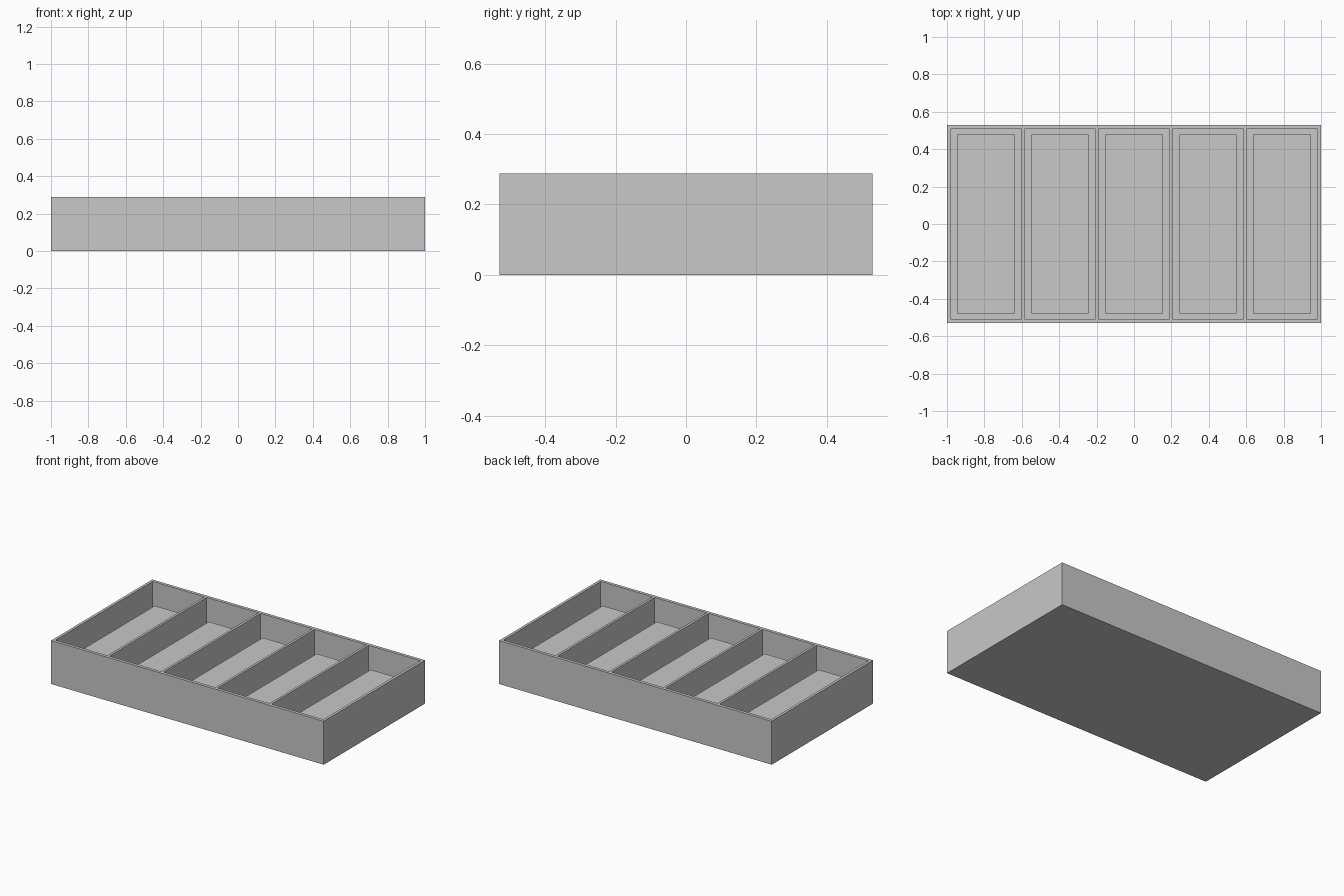
import bpy
import bmesh

default = bpy.data.objects.get("Cube")
if default:
    bpy.data.objects.remove(default, do_unlink=True)

LENGTH, WIDTH, HEIGHT = 2.0, 1.06, 0.288
BAYS, PITCH = 5, 0.396
POCKET_X, POCKET_Y, FLOOR = 0.38, 1.018, 0.02
BLOCK_X, BLOCK_Y, BLOCK_TOP = 0.306, 0.957, 0.148

gray = bpy.data.materials.new("plain gray")
gray.use_nodes = True
color = (0.58, 0.58, 0.58, 1)
gray.diffuse_color = color
gray.node_tree.nodes["Principled BSDF"].inputs["Base Color"].default_value = color


def boxes(name, centers, size_x, size_y, bottom, top):
    """One object made of equal boxes spaced along x."""
    bm = bmesh.new()
    for x in centers:
        for v in bmesh.ops.create_cube(bm, size=1)["verts"]:
            v.co = (x + v.co.x * size_x, v.co.y * size_y,
                    top if v.co.z > 0 else bottom)
    mesh = bpy.data.meshes.new(name)
    bm.to_mesh(mesh)
    bm.free()
    mesh.materials.append(gray)
    obj = bpy.data.objects.new(name, mesh)
    bpy.context.collection.objects.link(obj)
    return obj


bay_centers = [(i - (BAYS - 1) / 2) * PITCH for i in range(BAYS)]

# Tray with five open compartments
tray = boxes("compartment_tray", [0], LENGTH, WIDTH, 0, HEIGHT)
cutter = boxes("pocket_cutter", bay_centers, POCKET_X, POCKET_Y, FLOOR, HEIGHT + 0.1)
cut = tray.modifiers.new("pockets", "BOOLEAN")
cut.operation = "DIFFERENCE"
cut.solver = "EXACT"
cut.object = cutter
bpy.context.view_layer.objects.active = tray
bpy.ops.object.modifier_apply(modifier=cut.name)
bpy.data.objects.remove(cutter, do_unlink=True)

# A block standing in each compartment, with a gap all round
for number, x in enumerate(bay_centers, 1):
    boxes(f"compartment_block_{number}", [x], BLOCK_X, BLOCK_Y, FLOOR, BLOCK_TOP)
